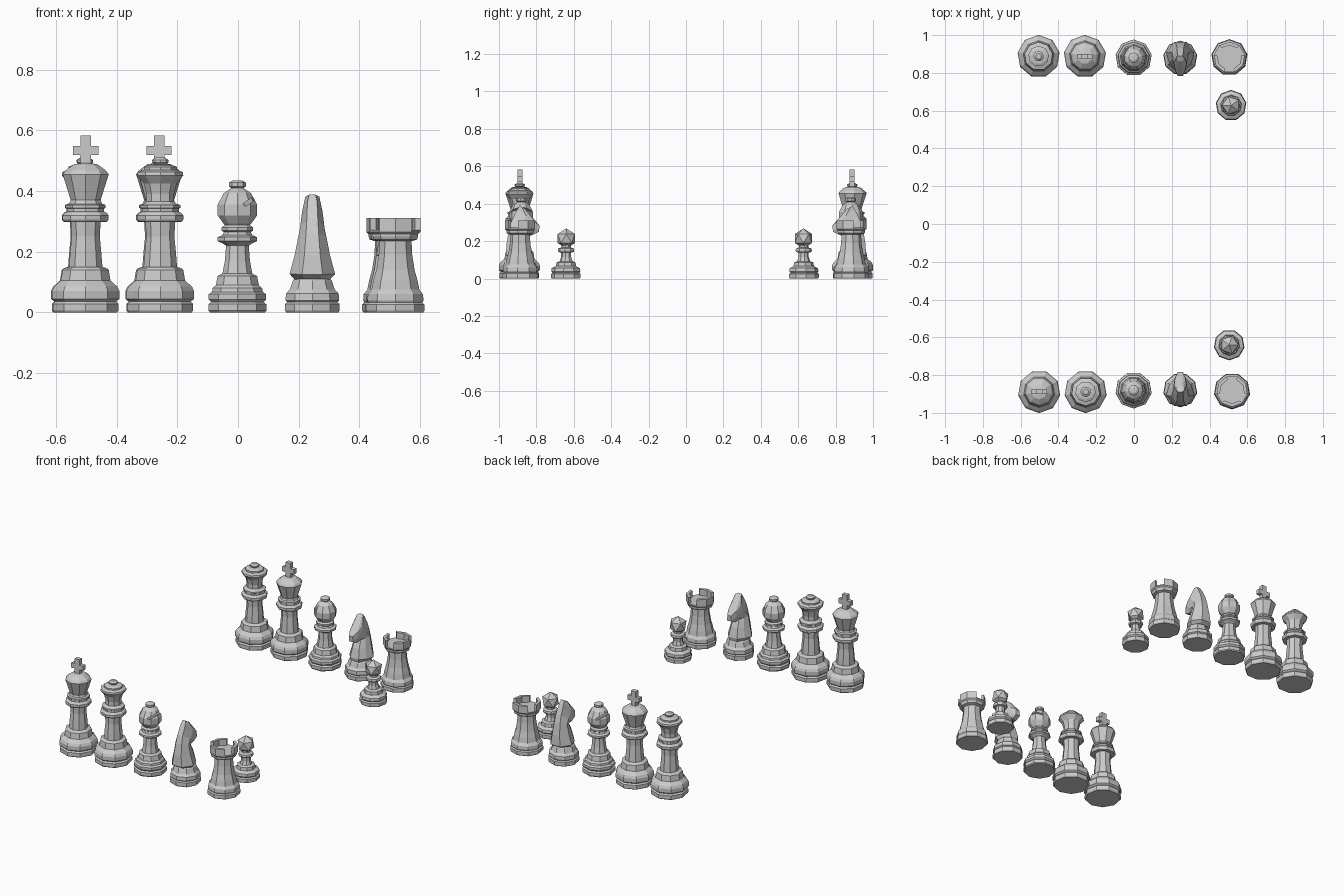
import bpy, bmesh
from math import sin, cos, pi
from mathutils import Matrix, Vector

if "Cube" in bpy.data.objects:
    bpy.data.objects.remove(bpy.data.objects["Cube"])

SIDES = 9


def ring(bm, r, z):
    return [bm.verts.new((r * cos(-pi / 2 + 2 * pi * i / SIDES),
                          r * sin(-pi / 2 + 2 * pi * i / SIDES), z)) for i in range(SIDES)]


def bridge(bm, a, b):
    n = len(a)
    for i in range(n):
        bm.faces.new((a[i], a[(i + 1) % n], b[(i + 1) % n], b[i]))


def lathe(bm, profile):
    """Faceted turned solid from (radius, height) pairs, capped both ends."""
    rings = [ring(bm, r, z) for r, z in profile]
    for a, b in zip(rings, rings[1:]):
        bridge(bm, a, b)
    bm.faces.new(rings[0][::-1])
    bm.faces.new(rings[-1])
    return rings


def box(bm, center, size):
    bmesh.ops.create_cube(bm, size=1, matrix=Matrix.Translation(center) @ Matrix.Diagonal((*size, 1)))


def finish(bm, name):
    bmesh.ops.recalc_face_normals(bm, faces=bm.faces)
    me = bpy.data.meshes.new(name)
    bm.to_mesh(me)
    bm.free()
    return me


def place(me, name, front, back):
    """One piece per row; the back row is turned to face the front row."""
    for row, (x, y), turn in (("front", front, 0), ("back", back, pi)):
        ob = bpy.data.objects.new(f"{name}_{row}_row", me)
        ob.location = (x, y, 0)
        ob.rotation_euler.z = turn
        bpy.context.collection.objects.link(ob)


# Foot, stem and collar shared by king and queen
tall = [(.105, 0), (.110, .007), (.110, .028), (.102, .036), (.113, .045), (.113, .07),
        (.106, .085), (.083, .105), (.077, .14), (.07, .146), (.056, .15), (.052, .2),
        (.047, .25), (.050, .298), (.072, .299), (.077, .307), (.077, .32), (.07, .328),
        (.062, .332), (.062, .342), (.067, .345), (.067, .354), (.055, .358)]

# King: flared head, low dome and cross
bm = bmesh.new()
lathe(bm, tall + [(.050, .37), (.077, .455), (.068, .468), (.04, .488), (.018, .492)])
box(bm, (0, 0, .533), (.034, .026, .10))
box(bm, (0, 0, .534), (.083, .026, .030))
place(finish(bm, "king"), "king", (-.502, -.888), (-.26, .888))

# Queen: narrower neck, stepped crown and finial
bm = bmesh.new()
lathe(bm, tall + [(.046, .365), (.046, .39), (.055, .425), (.077, .452), (.075, .463),
                  (.055, .47), (.055, .48), (.04, .486), (.02, .488), (.028, .495),
                  (.028, .502), (.015, .511)])
place(finish(bm, "queen"), "queen", (-.256, -.888), (-.505, .888))

# Bishop: round head with a slanted slit
bm = bmesh.new()
lathe(bm, [(.092, 0), (.097, .006), (.097, .027), (.088, .034), (.096, .043), (.096, .06),
           (.085, .068), (.083, .08), (.072, .09), (.066, .12), (.05, .128), (.042, .17),
           (.038, .22), (.05, .228), (.066, .235), (.066, .248), (.05, .255), (.045, .265),
           (.053, .27), (.053, .28), (.042, .288), (.048, .295), (.066, .32), (.066, .355),
           (.046, .393), (.02, .41), (.028, .415), (.028, .428), (.016, .435)])
body = bpy.data.objects.new("bishop_body", finish(bm, "bishop_body"))
bm = bmesh.new()
bmesh.ops.create_cube(bm, size=1, matrix=Matrix.Translation((.055, 0, .376))
                      @ Matrix.Rotation(-.6, 4, 'Y') @ Matrix.Diagonal((.08, .2, .012, 1)))
cutter = bpy.data.objects.new("slit_cutter", finish(bm, "slit_cutter"))
cutter.hide_render = True
for ob in (body, cutter):
    bpy.context.collection.objects.link(ob)
mod = body.modifiers.new("slit", 'BOOLEAN')
mod.operation, mod.object, mod.solver = 'DIFFERENCE', cutter, 'EXACT'
deps = bpy.context.evaluated_depsgraph_get()
bishop = bpy.data.meshes.new_from_object(body.evaluated_get(deps))
for ob in (body, cutter):
    bpy.data.objects.remove(ob)
place(bishop, "bishop", (-.002, -.88), (-.002, .88))

# Knight: turned foot and a head lofted through tilted sections
bm = bmesh.new()
lathe(bm, [(.087, 0), (.091, .006), (.091, .028), (.084, .034), (.09, .04), (.088, .062),
           (.075, .076), (.065, .105), (.05, .12)])
sections = [((-.06, .11), (.055, .105), .058), ((-.083, .125), (.06, .13), .075),
            ((-.079, .19), (.045, .19), .058), ((-.067, .26), (.022, .24), .046),
            ((-.052, .31), (.06, .233), .040), ((-.035, .345), (.095, .25), .037),
            ((-.022, .37), (.096, .285), .033), ((-.01, .388), (.02, .372), .023)]
loops = []
for b, f, w in sections:
    b, f = Vector((0, *b)), Vector((0, *f))
    pts = [(0, .45), (.4, 1), (.75, .8), (1, .4)]
    half = [(b.lerp(f, t), w * k) for t, k in pts]
    loops.append([bm.verts.new(p + Vector((h, 0, 0))) for p, h in half]
                 + [bm.verts.new(p - Vector((h, 0, 0))) for p, h in half[::-1]])
for a, b in zip(loops, loops[1:]):
    bridge(bm, a, b)
bm.faces.new(loops[0][::-1])
bm.faces.new(loops[-1])
place(finish(bm, "knight"), "knight", (.245, -.88), (.245, .88))

# Rook: tower with a sunken floor and gaps in the battlement
bm = bmesh.new()
lathe(bm, [(.093, 0), (.097, .006), (.097, .026), (.09, .032), (.094, .04), (.092, .06),
           (.08, .075), (.074, .105), (.064, .14), (.056, .19), (.054, .235), (.072, .24),
           (.076, .25), (.076, .258), (.083, .265), (.083, .272)])
for i in range(SIDES):
    if i % 3 == 1:
        continue
    corners = []
    for z in (.27, .311):
        for r, k in ((.083, i), (.083, i + 1), (.065, i + 1), (.065, i)):
            a = -pi / 2 + 2 * pi * k / SIDES
            corners.append(bm.verts.new((r * cos(a), r * sin(a), z)))
    lo, hi = corners[:4], corners[4:]
    for j in range(4):
        shared = (j == 1 and (i + 1) % 3 != 1) or (j == 3 and (i - 1) % 3 != 1)
        if not shared:
            k = (j + 1) % 4
            bm.faces.new((lo[j], lo[k], hi[k], hi[j]))
    bm.faces.new(lo[::-1])
    bm.faces.new(hi)
bmesh.ops.remove_doubles(bm, verts=bm.verts, dist=1e-5)
place(finish(bm, "rook"), "rook", (.519, -.885), (.505, .882))

# Pawn: small foot, collar and a faceted ball
bm = bmesh.new()
lathe(bm, [(.078, 0), (.082, .006), (.082, .024), (.074, .03), (.08, .038), (.078, .055),
           (.056, .066), (.053, .086), (.036, .092), (.028, .115), (.028, .138), (.042, .142),
           (.045, .15), (.043, .16), (.026, .166), (.026, .19)])
bmesh.ops.create_icosphere(bm, subdivisions=1, radius=.054, matrix=Matrix.Translation((0, 0, .214)))
place(finish(bm, "pawn"), "pawn", (.504, -.64), (.514, .628))
